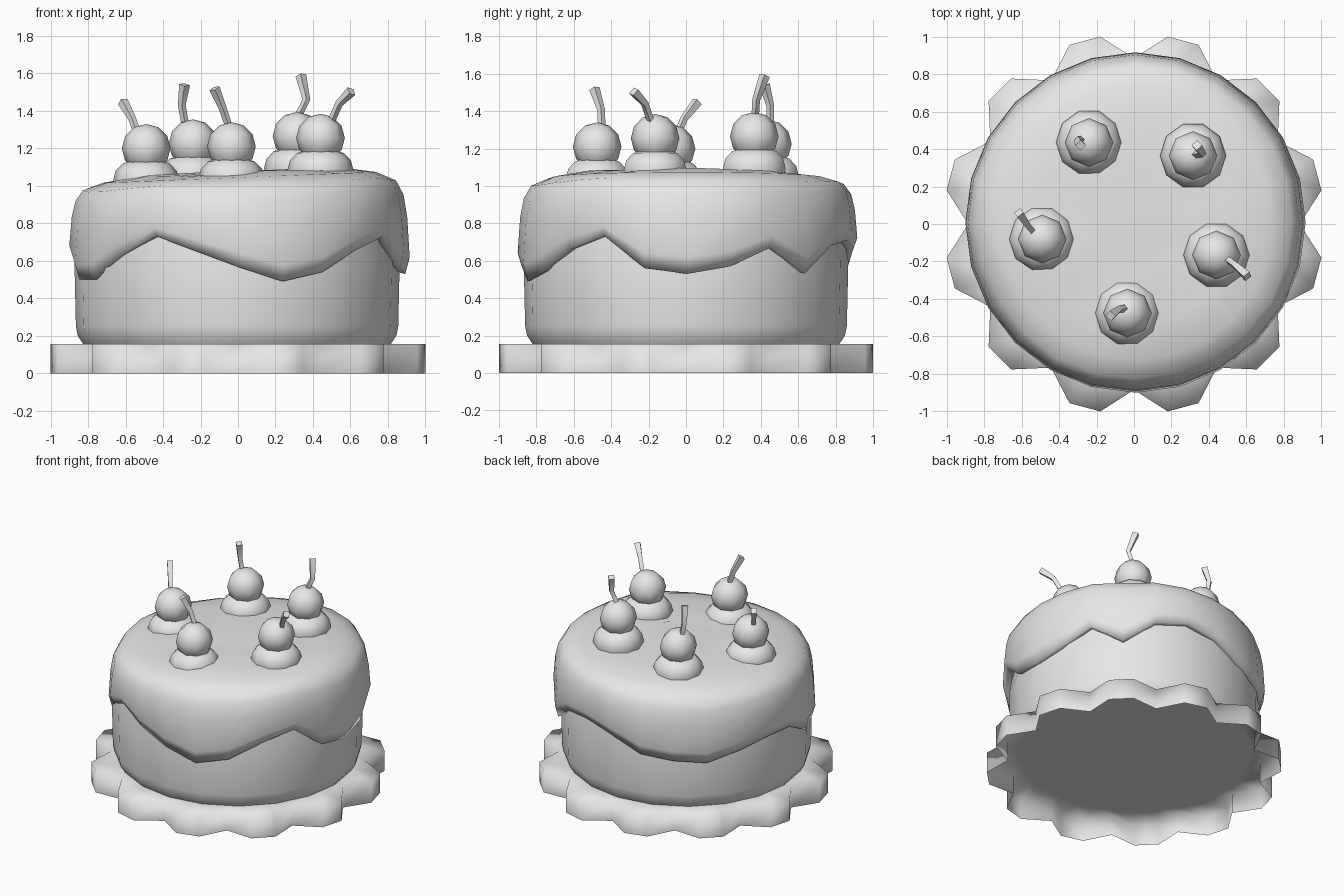
import bpy, bmesh
from math import sin, cos, pi, radians
from mathutils import Vector

if "Cube" in bpy.data.objects:
    bpy.data.objects.remove(bpy.data.objects["Cube"])

GREY = (0.8, 0.8, 0.8, 1.0)
mat = bpy.data.materials.new("plain_grey")
mat.use_nodes = True
mat.diffuse_color = GREY
mat.node_tree.nodes["Principled BSDF"].inputs["Base Color"].default_value = GREY


def add_object(name, mesh, sharp=180):
    """Link a mesh, smooth it and keep edges above the given angle sharp."""
    obj = bpy.data.objects.new(name, mesh)
    bpy.context.collection.objects.link(obj)
    mesh.materials.clear()
    mesh.materials.append(mat)
    mesh.polygons.foreach_set("use_smooth", [True] * len(mesh.polygons))
    mesh.set_sharp_from_angle(angle=radians(sharp))
    return obj


def loft(name, rings, cap_start=False, cap_end=False, sharp=180):
    """Join rings of points into a skin, with optional end caps."""
    bm = bmesh.new()
    loops = [[bm.verts.new(p) for p in ring] for ring in rings]
    n = len(loops[0])
    for low, high in zip(loops, loops[1:]):
        for i in range(n):
            j = (i + 1) % n
            bm.faces.new((low[i], low[j], high[j], high[i]))
    if cap_start:
        bm.faces.new(loops[0][::-1])
    if cap_end:
        bm.faces.new(loops[-1])
    mesh = bpy.data.meshes.new(name)
    bm.to_mesh(mesh)
    bm.free()
    return add_object(name, mesh, sharp)


def circle(r, z, n, cx=0, cy=0):
    return [(cx + r * cos(2 * pi * i / n), cy + r * sin(2 * pi * i / n), z)
            for i in range(n)]


# Scalloped plate: twelve lobes, open underneath
def scallop(z):
    points = []
    for k in range(12):
        for angle, r in ((0, 0.885), (10.2, 1.016), (19.8, 1.016)):
            a = radians(30 * k + angle)
            points.append((r * cos(a), r * sin(a), z))
    return points


PLATE_TOP = 0.155
loft("scalloped_plate", [scallop(0), scallop(PLATE_TOP), circle(0.8, PLATE_TOP, 36)])

# Cake body with a rounded foot
loft("cake_body",
     [circle(r, z, 20, -0.005) for r, z in
      ((0.82, PLATE_TOP), (0.85, 0.2), (0.86, 0.25), (0.868, 0.6), (0.83, 0.8))],
     cap_start=True, cap_end=True, sharp=50)

# Icing: drip height for each 15 degree step, counter-clockwise from +x
DRIPS = (0.53, 0.57, 0.67, 0.53, 0.68, 0.71, 0.66, 0.56,
         0.53, 0.51, 0.57, 0.62, 0.62, 0.5, 0.5, 0.63,
         0.73, 0.65, 0.565, 0.49, 0.54, 0.66, 0.73, 0.56)
# Radius, share of the way from drip to shoulder, shoulder blend
ICING = ((0.84, 0.02), (0.885, 0.0), (0.908, 0.16), (0.895, 0.55), (0.875, 0.77),
         (0.835, 0.91), (0.73, 1.0), (0.55, 1.055), (0.25, 1.065))


def icing_ring(r, t):
    ring = []
    for i, drip in enumerate(DRIPS):
        a = 2 * pi * i / len(DRIPS)
        x, y = r * cos(a), r * sin(a)
        shoulder = 1.045 + 0.04 * x
        ring.append((x + 0.008, y + 0.008, drip + (shoulder - drip) * t))
    return ring


loft("icing", [icing_ring(r, t) for r, t in ICING], cap_end=True)


# Cherries: centre and stem path, each on its own dollop of cream
def dollop(x, y, z):
    profile = ((0.165, -0.06), (0.176, 0), (0.163, 0.05), (0.125, 0.09), (0.06, 0.11))
    loft("cream_dollop", [circle(r, z + h, 10, x, y) for r, h in profile], cap_end=True)


def cherry(x, y, z):
    bm = bmesh.new()
    bmesh.ops.create_uvsphere(bm, u_segments=8, v_segments=6, radius=0.13)
    bmesh.ops.translate(bm, verts=bm.verts, vec=(x, y, z))
    mesh = bpy.data.meshes.new("cherry")
    bm.to_mesh(mesh)
    bm.free()
    add_object("cherry", mesh)


def stem(points):
    # Square tube that widens towards its cut tip
    path = [Vector(p) for p in points]
    rings = []
    for i, p in enumerate(path):
        along = (path[min(i + 1, 2)] - path[max(i - 1, 0)]).normalized()
        side = along.cross(Vector((0, 1, 0))).normalized()
        other = along.cross(side)
        r = (0.02, 0.021, 0.029)[i]
        rings.append([p + r * (cos(k * pi / 2) * side - sin(k * pi / 2) * other)
                      for k in range(4)][::-1])
    loft("cherry_stem", rings, cap_start=True, cap_end=True, sharp=60)


CHERRIES = (
    ((-0.24, 0.435, 1.225), (-0.28, 0.45, 1.32), (-0.3, 0.45, 1.43), (-0.285, 0.42, 1.54)),
    ((0.315, 0.365, 1.265), (0.32, 0.37, 1.37), (0.365, 0.375, 1.46), (0.335, 0.42, 1.59)),
    ((-0.49, -0.08, 1.2), (-0.54, -0.04, 1.29), (-0.565, -0.01, 1.36), (-0.615, 0.06, 1.45)),
    ((0.44, -0.165, 1.255), (0.5, -0.19, 1.35), (0.54, -0.22, 1.44), (0.605, -0.28, 1.505)),
    ((-0.035, -0.475, 1.21), (-0.05, -0.45, 1.32), (-0.08, -0.455, 1.41), (-0.125, -0.49, 1.52)),
)
for centre, *path in CHERRIES:
    cherry(*centre)
    dollop(centre[0], centre[1], centre[2] - 0.17)
    stem(path)
